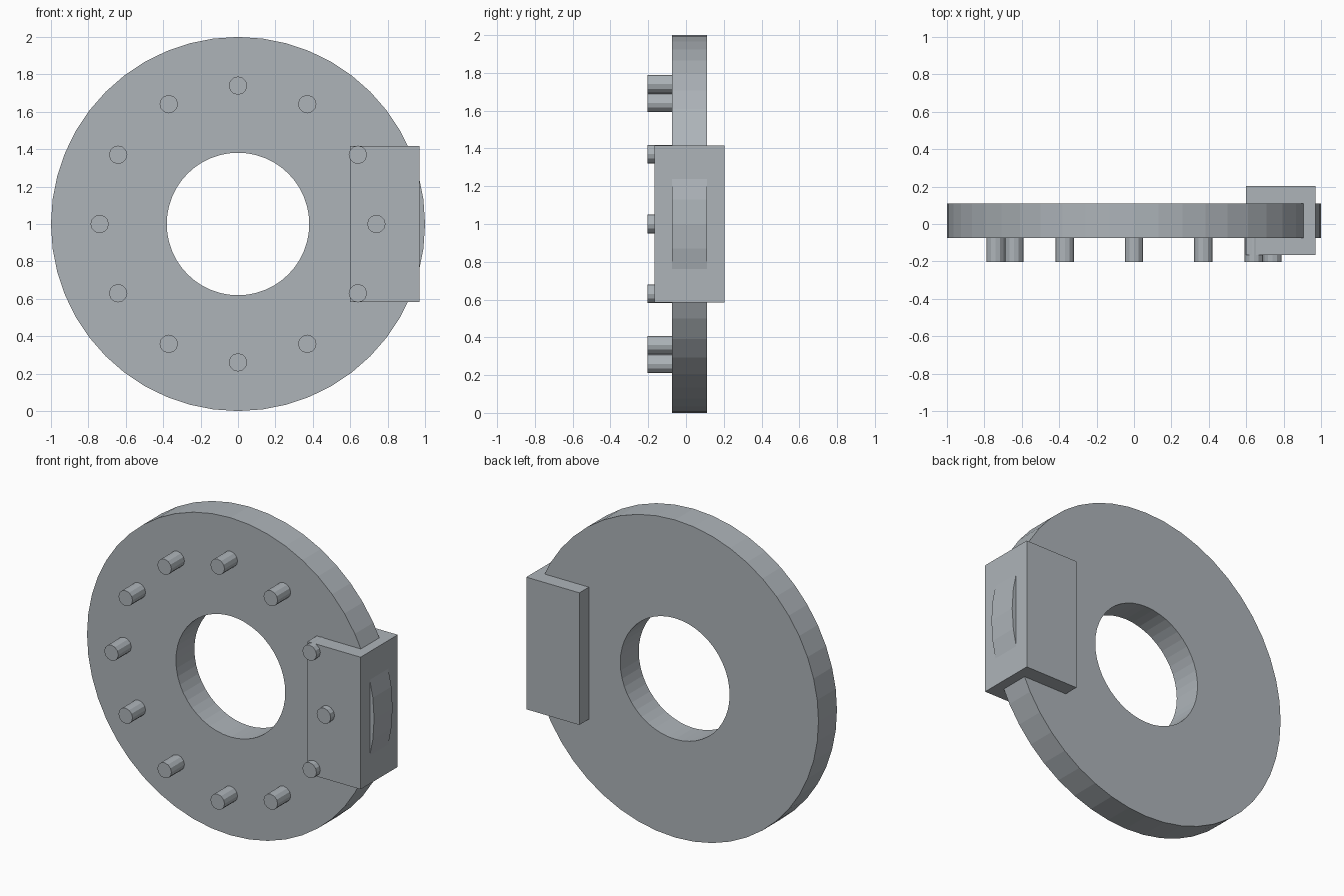
import bpy, bmesh
from math import cos, sin, pi

if "Cube" in bpy.data.objects:
    bpy.data.objects.remove(bpy.data.objects["Cube"])

CENTRE_Z = 1.0
FRONT, BACK = -0.074, 0.11      # disc faces along y

# Dark bluish metal shared by all parts
metal = bpy.data.materials.new("metal")
metal.diffuse_color = (0.42, 0.455, 0.485, 1.0)
metal.use_nodes = True
metal.node_tree.nodes["Principled BSDF"].inputs["Base Color"].default_value = metal.diffuse_color


def make_object(name, bm):
    bmesh.ops.recalc_face_normals(bm, faces=bm.faces)
    mesh = bpy.data.meshes.new(name)
    bm.to_mesh(mesh)
    bm.free()
    mesh.materials.append(metal)
    obj = bpy.data.objects.new(name, mesh)
    bpy.context.collection.objects.link(obj)
    return obj


def circle(bm, radius, y, sides, cx=0.0, cz=CENTRE_Z):
    return [bm.verts.new((cx + radius * cos(2 * pi * i / sides), y,
                          cz + radius * sin(2 * pi * i / sides)))
            for i in range(sides)]


def bridge(bm, a, b):
    n = len(a)
    for i in range(n):
        j = (i + 1) % n
        bm.faces.new((a[i], a[j], b[j], b[i]))


# Flat ring with a central hole
bm = bmesh.new()
rings = [circle(bm, r, y, 48) for r, y in
         ((1.0, FRONT), (1.0, BACK), (0.381, BACK), (0.381, FRONT))]
for k in range(4):
    bridge(bm, rings[k], rings[(k + 1) % 4])
make_object("brake_disc", bm)

# Twelve studs on the front face
for k in range(12):
    a = 2 * pi * k / 12
    bm = bmesh.new()
    ends = [circle(bm, 0.049, y, 12, 0.74 * cos(a), CENTRE_Z + 0.74 * sin(a))
            for y in (-0.204, FRONT)]
    bridge(bm, *ends)
    for end in ends:
        bm.faces.new(end)
    make_object(f"stud_{k + 1:02d}", bm)

# Caliper block gripping the right edge
bm = bmesh.new()
bmesh.ops.create_cube(bm, size=1.0)
bmesh.ops.scale(bm, vec=(0.37, 0.37, 0.832), verts=bm.verts)
caliper = make_object("caliper", bm)
caliper.location = (0.785, 0.019, 1.0)
